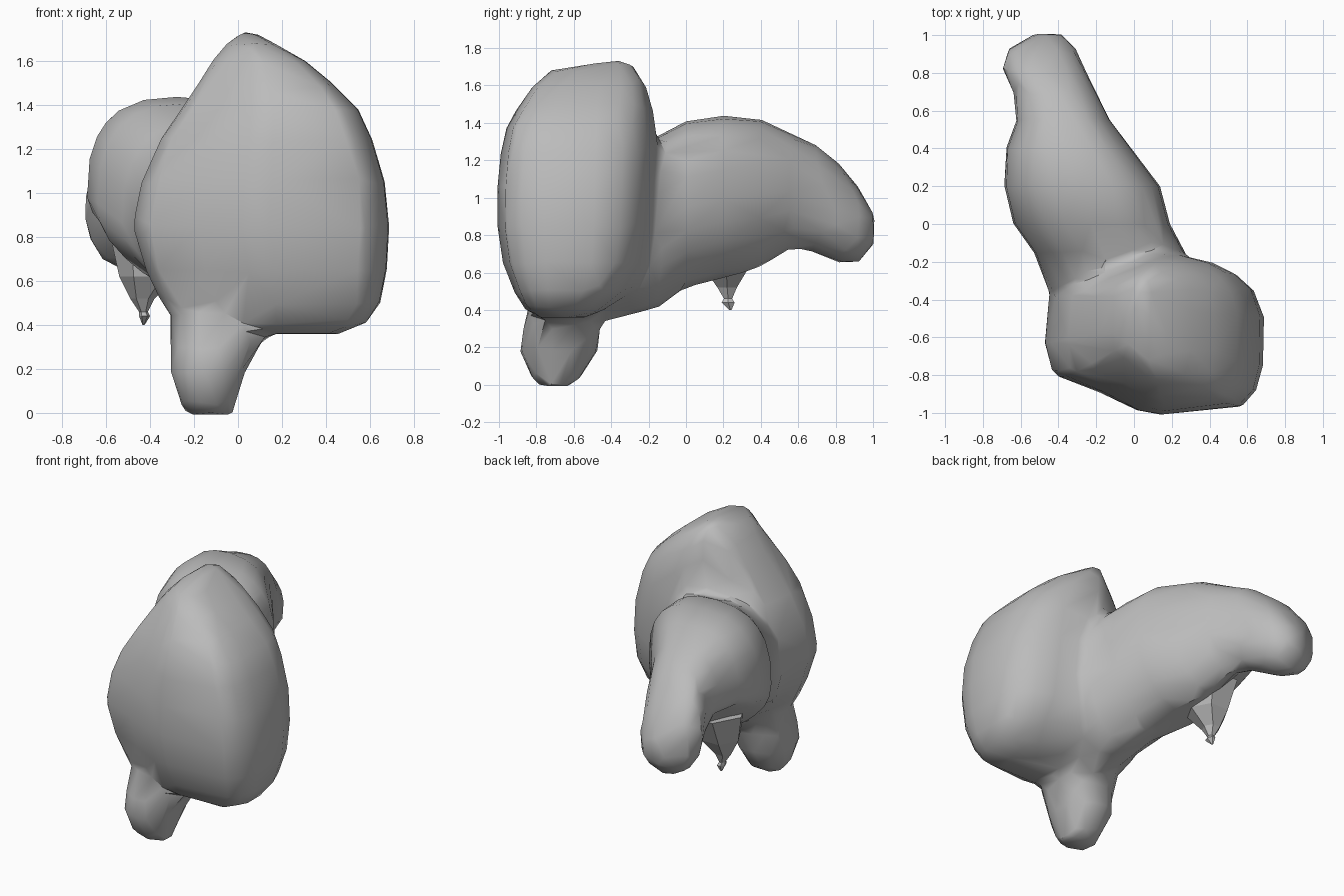
import bpy, bmesh, math

cube = bpy.data.objects.get("Cube")
if cube:
    bpy.data.objects.remove(cube, do_unlink=True)

grey = bpy.data.materials.new("plain grey")
grey.use_nodes = True
grey.diffuse_color = (0.5, 0.5, 0.5, 1)
grey.node_tree.nodes["Principled BSDF"].inputs["Base Color"].default_value = (0.5, 0.5, 0.5, 1)


def rounded(upper, lower, n=24):
    """Unit outline with its own squareness above and below the middle."""
    points = []
    for i in range(n):
        c, s = math.cos(math.tau * i / n), math.sin(math.tau * i / n)
        e = 2 / (upper if s > 0 else lower)
        points.append((math.copysign(abs(c) ** e, c), math.copysign(abs(s) ** e, s)))
    return points


def loft(bm, sections, axis, outline):
    """Closed loft: each section is (position, low1, high1, low2, high2, optional lift).
    Lift raises the lower side towards low1, so the keel moves to high1."""
    n = len(outline)
    rings = []
    for pos, a0, a1, b0, b1, *lift in sections:
        ring = []
        for u, v in outline:
            if lift and v < 0:
                v *= 1 - lift[0] * min(max(0.3 - u, 0), 1)
            a = (a0 + a1 + u * (a1 - a0)) / 2
            b = (b0 + b1 + v * (b1 - b0)) / 2
            ring.append(bm.verts.new((a, b, pos) if axis == "z" else (a, pos, b)))
        rings.append(ring)
    faces = [bm.faces.new(rings[0]), bm.faces.new(rings[-1])]
    for r, s in zip(rings, rings[1:]):
        for i in range(n):
            j = (i + 1) % n
            faces.append(bm.faces.new((r[i], r[j], s[j], s[i])))
    bmesh.ops.recalc_face_normals(bm, faces=faces)


def make_object(name, bm):
    mesh = bpy.data.meshes.new(name)
    bm.to_mesh(mesh)
    bm.free()
    mesh.materials.append(grey)
    obj = bpy.data.objects.new(name, mesh)
    bpy.context.collection.objects.link(obj)
    return obj


bm = bmesh.new()

# Upright front mass: lopsided plan, then height, x range, y range
plan = [(1, .2), (.91, .53), (.75, .72), (.55, .85), (0, 1), (-.36, .87),
        (-.7, .7), (-.95, .5), (-1, -.12), (-.92, -.5), (-.5, -.72),
        (-.15, -.95), (.05, -1), (.8, -.9), (.93, -.7), (.99, -.4)]
loft(bm, [(0.36, 0.0, 0.46, -0.8, -0.52), (0.41, -0.26, 0.59, -0.87, -0.42),
          (0.5, -0.35, 0.65, -0.92, -0.29), (0.65, -0.42, 0.68, -0.98, -0.19),
          (0.85, -0.48, 0.69, -1.01, -0.15), (1.05, -0.44, 0.67, -1.01, -0.14),
          (1.25, -0.35, 0.61, -0.99, -0.14), (1.38, -0.26, 0.55, -0.96, -0.16),
          (1.5, -0.18, 0.43, -0.89, -0.18), (1.6, -0.12, 0.31, -0.82, -0.21),
          (1.68, -0.05, 0.17, -0.73, -0.25), (1.73, 0.0, 0.08, -0.42, -0.3)],
     "z", plan)

# Rear mass: y position, x range, z range, keel lift
loft(bm, [(-0.5, -0.36, 0.15, 0.32, 1.1, 0.3), (-0.34, -0.46, 0.22, 0.34, 1.24, 0.4),
          (-0.15, -0.53, 0.27, 0.39, 1.33, 0.4), (0.0, -0.64, 0.19, 0.5, 1.41, 0.25),
          (0.2, -0.69, 0.14, 0.55, 1.44, 0.45), (0.4, -0.68, -0.01, 0.6, 1.42, 0.75),
          (0.55, -0.62, -0.13, 0.71, 1.35, 0.5), (0.7, -0.64, -0.2, 0.7, 1.28, 0),
          (0.82, -0.7, -0.26, 0.65, 1.18, 0), (0.92, -0.68, -0.3, 0.65, 1.06, 0),
          (1.01, -0.52, -0.38, 0.75, 0.9, 0)],
     "y", rounded(2.6, 2.1))

# Single foot: height, x range, y range
loft(bm, [(-0.01, -0.23, -0.02, -0.77, -0.62), (0.04, -0.26, -0.01, -0.83, -0.56),
          (0.18, -0.31, 0.03, -0.89, -0.47), (0.3, -0.31, 0.1, -0.87, -0.46),
          (0.42, -0.31, 0.18, -0.84, -0.4), (0.6, -0.3, 0.25, -0.8, -0.35)],
     "z", rounded(2.3, 2.3))
body = make_object("lumpy_body", bm)

# Fuse the masses, soften the joins, then reduce to coarse facets
fuse = body.modifiers.new("fuse", "REMESH")
fuse.mode = "VOXEL"
fuse.voxel_size = 0.03
soften = body.modifiers.new("soften", "SMOOTH")
soften.factor = 0.5
soften.iterations = 5
reduce = body.modifiers.new("reduce", "DECIMATE")
reduce.ratio = 0.035

# Funnel and spike hanging under the rear mass: height, x range, y range
bm = bmesh.new()
loft(bm, [(0.8, -0.58, -0.2, 0.04, 0.44), (0.62, -0.54, -0.28, 0.08, 0.35),
          (0.52, -0.49, -0.38, 0.16, 0.28), (0.46, -0.45, -0.41, 0.2, 0.25),
          (0.44, -0.45, -0.4, 0.185, 0.265), (0.4, -0.435, -0.425, 0.23, 0.245)],
     "z", rounded(2, 2, n=6))
make_object("hanging_spike", bm)

# Freeze the modifiers and shade smooth with crisp creases
bpy.ops.object.select_all(action="DESELECT")
body.select_set(True)
bpy.context.view_layer.objects.active = body
for name in ("fuse", "soften", "reduce"):
    bpy.ops.object.modifier_apply(modifier=name)
bpy.ops.object.shade_smooth_by_angle(angle=math.radians(35))
